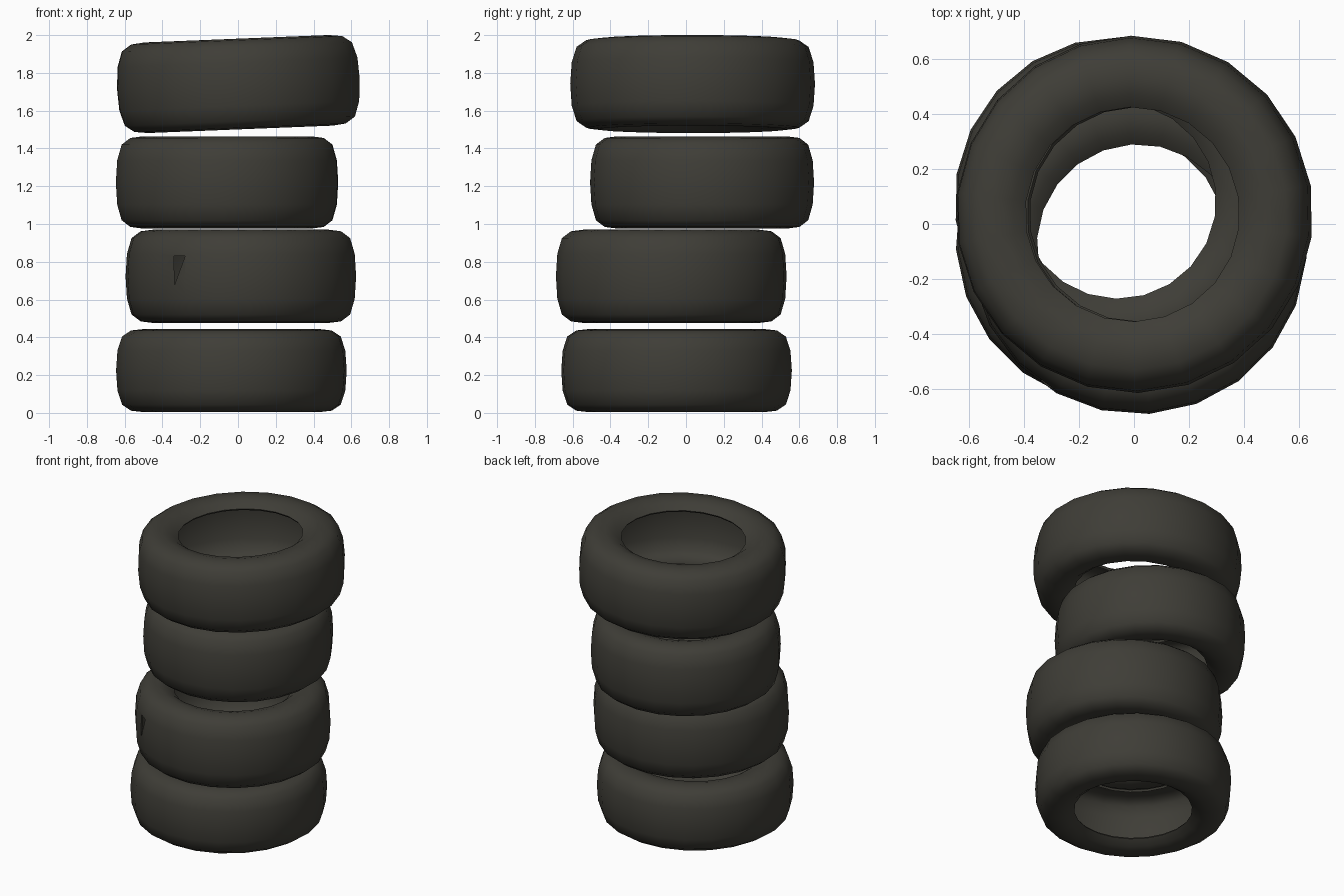
import bpy, bmesh, math

if "Cube" in bpy.data.objects:
    bpy.data.objects.remove(bpy.data.objects["Cube"], do_unlink=True)

SEGMENTS = 22
# Half of the tyre section: (share of radius, share of half height), tread to bead
HALF = [(1.0, 0.0), (0.988, 0.48), (0.948, 0.82), (0.87, 0.965),
        (0.76, 1.0), (0.67, 0.94), (0.6, 0.8)]
SECTION = [(r, -z) for r, z in reversed(HALF[1:])] + HALF

rubber = bpy.data.materials.new("dark rubber")
rubber.use_nodes = True
colour = (0.049, 0.047, 0.038, 1)
rubber.diffuse_color = colour
bsdf = rubber.node_tree.nodes["Principled BSDF"]
bsdf.inputs["Base Color"].default_value = colour
bsdf.inputs["Roughness"].default_value = 0.85


def activate(obj):
    bpy.ops.object.select_all(action='DESELECT')
    obj.select_set(True)
    bpy.context.view_layer.objects.active = obj


def add_object(name, bm):
    mesh = bpy.data.meshes.new(name)
    bmesh.ops.recalc_face_normals(bm, faces=bm.faces[:])
    bm.to_mesh(mesh)
    bm.free()
    mesh.materials.append(rubber)
    obj = bpy.data.objects.new(name, mesh)
    bpy.context.collection.objects.link(obj)
    return obj


def tyre(name, centre, radius, half_height, turn=0, tilt=0):
    """Hollow tyre: the section is spun round, leaving the inner side open."""
    bm = bmesh.new()
    rings = []
    for i in range(SEGMENTS):
        a = math.radians(turn) + math.tau * i / SEGMENTS
        rings.append([bm.verts.new((radius * r * math.cos(a), radius * r * math.sin(a),
                                    half_height * z)) for r, z in SECTION])
    for i, ring in enumerate(rings):
        after = rings[(i + 1) % SEGMENTS]
        for j in range(len(SECTION) - 1):
            bm.faces.new((ring[j], after[j], after[j + 1], ring[j + 1]))
    # Make sure the tread faces outwards
    obj = add_object(name, bm)
    middle = max(obj.data.polygons, key=lambda p: p.center.x)
    if middle.normal.x < 0:
        obj.data.flip_normals()
    obj.location = centre
    obj.rotation_euler.y = math.radians(tilt)
    # Rubber thickness
    activate(obj)
    shell = obj.modifiers.new("thickness", 'SOLIDIFY')
    shell.thickness = 0.015
    shell.offset = -1
    bpy.ops.object.modifier_apply(modifier=shell.name)
    return obj


tyres = [
    tyre("bottom_tyre", (-0.035, -0.05, 0.224), 0.612, 0.22, turn=4),
    tyre("lower_middle_tyre", (0.015, -0.078, 0.723), 0.612, 0.247, turn=12),
    tyre("upper_middle_tyre", (-0.058, 0.085, 1.22), 0.593, 0.244, turn=7),
    tyre("top_tyre", (0.002, 0.035, 1.741), 0.648, 0.24, turn=9.3, tilt=-2.3),
]

# Small three-cornered tear in the lower middle tyre
bm = bmesh.new()
corners = [(-0.34, 0.83), (-0.28, 0.83), (-0.335, 0.68)]
front, back = [[bm.verts.new((x, y, z)) for x, z in corners] for y in (-0.8, -0.45)]
bm.faces.new(front)
bm.faces.new(back)
for i in range(3):
    k = (i + 1) % 3
    bm.faces.new((front[i], front[k], back[k], back[i]))
cutter = add_object("tear_cutter", bm)
cutter.hide_render = True
activate(tyres[1])
tear = tyres[1].modifiers.new("tear", 'BOOLEAN')
tear.operation = 'DIFFERENCE'
tear.solver = 'EXACT'
tear.object = cutter
bpy.ops.object.modifier_apply(modifier=tear.name)
bpy.data.objects.remove(cutter, do_unlink=True)

# Soft rubber shading with a crisp bead edge
for obj in tyres:
    activate(obj)
    bpy.ops.object.shade_smooth_by_angle(angle=math.radians(50))
